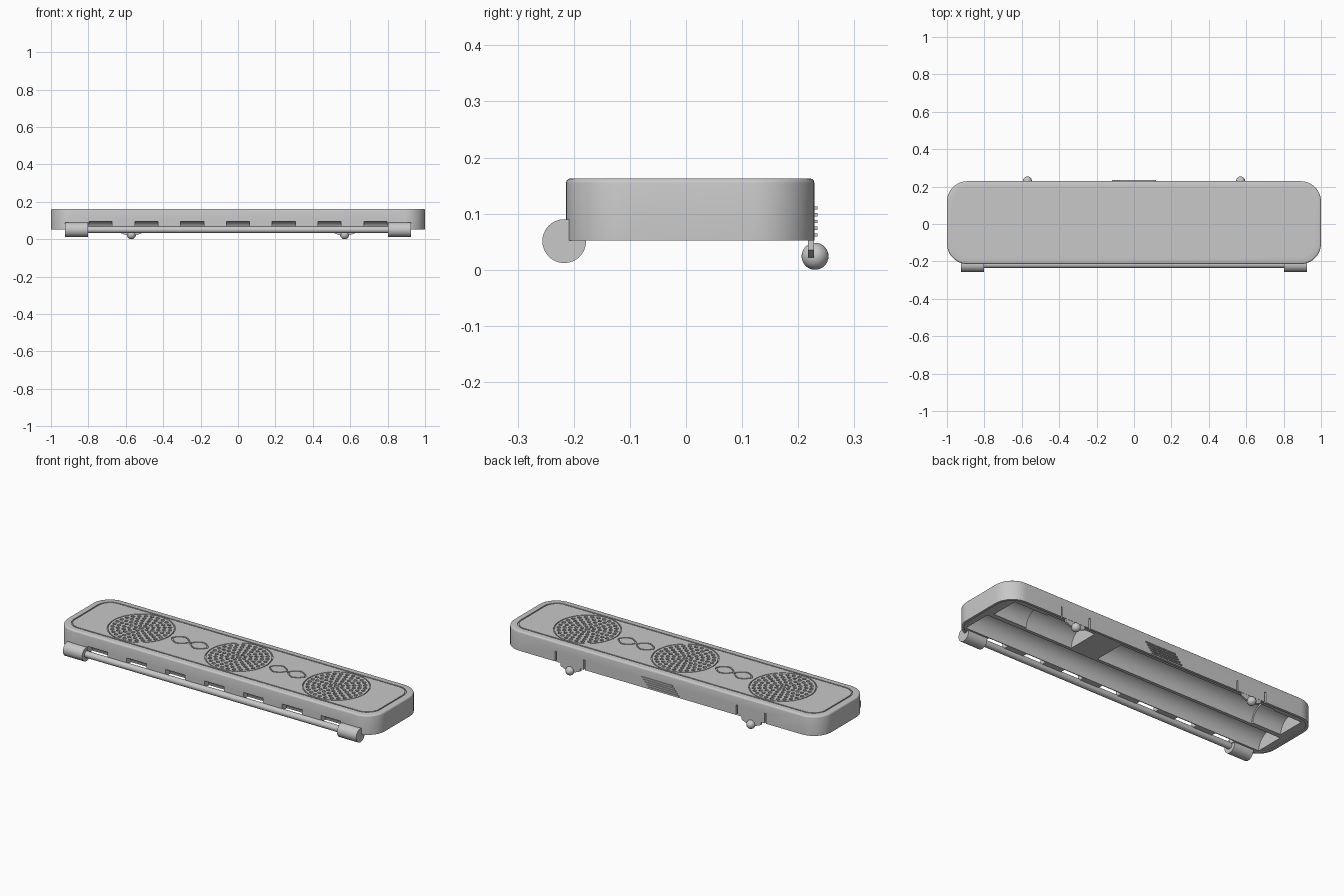
import bpy, bmesh, math
from mathutils import Matrix

cube = bpy.data.objects.get("Cube")
if cube:
    bpy.data.objects.remove(cube, do_unlink=True)

grey = bpy.data.materials.new("plain grey")
grey.use_nodes = True
COLOUR = (0.58, 0.58, 0.58, 1)
grey.diffuse_color = COLOUR
grey.node_tree.nodes["Principled BSDF"].inputs["Base Color"].default_value = COLOUR

X, Y0, Y1 = 1.0, -0.214, 0.229      # case outline
Z0, Z1 = 0.052, 0.163               # case bottom and top
YC, HY = (Y0 + Y1) / 2, (Y1 - Y0) / 2
HINGE_Y, HINGE_Z = -0.217, 0.051
TAU = 2 * math.pi


def finish(bm, name):
    bmesh.ops.recalc_face_normals(bm, faces=bm.faces)
    mesh = bpy.data.meshes.new(name)
    bm.to_mesh(mesh)
    bm.free()
    mesh.materials.append(grey)
    obj = bpy.data.objects.new(name, mesh)
    bpy.context.collection.objects.link(obj)
    return obj


def raise_faces(bm, faces, vec):
    geo = bmesh.ops.extrude_face_region(bm, geom=faces)["geom"]
    verts = [g for g in geo if isinstance(g, bmesh.types.BMVert)]
    bmesh.ops.translate(bm, verts=verts, vec=vec)


def add_prism(bm, pts, z0, z1):
    face = bm.faces.new([bm.verts.new((x, y, z0)) for x, y in pts])
    raise_faces(bm, [face], (0, 0, z1 - z0))


def add_ring(bm, outer, inner, z0, z1):
    o, i = ([bm.verts.new((x, y, z0)) for x, y in p] for p in (outer, inner))
    n = len(o)
    faces = [bm.faces.new((o[k], o[(k + 1) % n], i[(k + 1) % n], i[k])) for k in range(n)]
    raise_faces(bm, faces, (0, 0, z1 - z0))


def add_box(bm, x0, x1, y0, y1, z0, z1):
    add_prism(bm, [(x0, y0), (x1, y0), (x1, y1), (x0, y1)], z0, z1)


def add_rod(bm, x0, x1, y, z, r, seg=48):
    m = Matrix.Translation(((x0 + x1) / 2, y, z)) @ Matrix.Rotation(math.pi / 2, 4, "Y")
    bmesh.ops.create_cone(bm, cap_ends=True, segments=seg, radius1=r, radius2=r,
                          depth=x1 - x0, matrix=m)


def rounded(inset, r, seg=12):
    pts = []
    for q, (sx, sy) in enumerate([(1, 1), (-1, 1), (-1, -1), (1, -1)]):
        for k in range(seg + 1):
            a = (q + k / seg) * math.pi / 2
            pts.append((sx * (X - inset - r) + r * math.cos(a),
                        YC + sy * (HY - inset - r) + r * math.sin(a)))
    return pts


def oval(cx, cy, rx, ry, n, power=1):
    def s(v):
        return math.copysign(abs(v) ** power, v)
    return [(cx + rx * s(math.cos(TAU * k / n)), cy + ry * s(math.sin(TAU * k / n)))
            for k in range(n)]


def cut(obj, bm):
    cutter = finish(bm, "cutter")
    cutter.hide_render = True
    mod = obj.modifiers.new("cut", "BOOLEAN")
    mod.operation, mod.solver, mod.object = "DIFFERENCE", "EXACT", cutter
    bpy.context.view_layer.objects.active = obj
    bpy.ops.object.modifier_apply(modifier=mod.name)
    bpy.data.objects.remove(cutter, do_unlink=True)


def cut_front_notches(obj):
    # Round pockets that follow the hinge axis
    bm = bmesh.new()
    for k in range(-3, 4):
        add_rod(bm, k * 0.245 - 0.062, k * 0.245 + 0.062, HINGE_Y, HINGE_Z, 0.045)
    cut(obj, bm)


def smooth(obj, angle=35):
    bpy.ops.object.select_all(action="DESELECT")
    obj.select_set(True)
    bpy.context.view_layer.objects.active = obj
    bpy.ops.object.shade_smooth_by_angle(angle=math.radians(angle))


# Case shell with a rounded top rim
bm = bmesh.new()
add_prism(bm, rounded(0, 0.11), Z0, Z1)
rim = [e for e in bm.edges if all(v.co.z > Z1 - 0.001 for v in e.verts)]
bmesh.ops.bevel(bm, geom=rim, offset=0.009, segments=3, profile=0.5, affect="EDGES")
case = finish(bm, "case_shell")

# Hollow underside
bm = bmesh.new()
add_prism(bm, rounded(0.014, 0.096), Z0 - 0.02, 0.148)
cut(case, bm)
cut_front_notches(case)

# Slits beside the back clips
bm = bmesh.new()
for side in (-1, 1):
    for edge in (-1, 1):
        x = side * 0.57 + edge * 0.09
        add_box(bm, x - 0.004, x + 0.004, Y1 - 0.03, Y1 + 0.02, Z0 - 0.02, 0.11)
cut(case, bm)

# Engraved top: border line, three round lattices, linked diamonds between
G0, G1 = Z1 - 0.007, Z1 + 0.01
bm = bmesh.new()
add_ring(bm, rounded(0.036, 0.08), rounded(0.043, 0.073), G0, G1)
for cx in (-0.615, 0, 0.615):
    add_ring(bm, oval(cx, YC, 0.176, 0.176, 48), oval(cx, YC, 0.171, 0.171, 48), G0, G1)
    add_prism(bm, oval(cx, YC, 0.014, 0.014, 12), G0, G1)
    for row in range(5):
        r0 = 0.024 + row * 0.029
        r1, rm, n = r0 + 0.019, r0 + 0.010, 8 + 5 * row
        for k in range(n):
            a, w = TAU * (k + 0.5 * (row % 2)) / n, 0.34 * TAU / n
            petal = [(r0, a - w * 0.4), (rm, a - w), (r1, a - w * 0.5),
                     (r1, a + w * 0.5), (rm, a + w), (r0, a + w * 0.4)]
            add_prism(bm, [(cx + r * math.cos(t), YC + r * math.sin(t)) for r, t in petal], G0, G1)
for cx in (-0.308, 0.308):
    for dx in (-0.058, 0.058):
        add_ring(bm, oval(cx + dx, YC, 0.056, 0.045, 24, 1.4),
                 oval(cx + dx, YC, 0.048, 0.037, 24, 1.4), G0, G1)
cut(case, bm)
smooth(case)

# Inner cradle filling the case, with long round-bottomed troughs
bm = bmesh.new()
add_prism(bm, rounded(0.014, 0.096), 0.056, 0.15)
cradle = finish(bm, "inner_cradle")
FRONT, BACK, TZ = -0.085, 0.106, 0.055
bm = bmesh.new()
add_rod(bm, -0.95, 0.95, FRONT, TZ, 0.083)
add_rod(bm, -0.75, 0.25, BACK, TZ, 0.09)
add_rod(bm, 0.42, 0.72, BACK, TZ, 0.09)
cut(cradle, bm)
bm = bmesh.new()
add_rod(bm, -0.93, -0.74, BACK, TZ, 0.08)
add_rod(bm, 0.71, 0.93, BACK, TZ, 0.08)
cut(cradle, bm)
cut_front_notches(cradle)
smooth(cradle)

# Hinge rod and end barrels
bm = bmesh.new()
add_rod(bm, -0.82, 0.82, HINGE_Y, HINGE_Z, 0.018, 24)
smooth(finish(bm, "hinge_rod"))
for side, word in ((-1, "right"), (1, "left")):
    bm = bmesh.new()
    x = sorted((side * 0.803, side * 0.924))
    add_rod(bm, x[0], x[1], HINGE_Y, HINGE_Z, 0.039)
    smooth(finish(bm, word + "_hinge_barrel"))

    # Back clip: tapered tab with a ball
    bm = bmesh.new()
    face = bm.faces.new([bm.verts.new((side * 0.57 + dx, Y1 - 0.012, z)) for dx, z in
                         [(-0.062, 0.06), (-0.062, 0.035), (-0.03, 0.022),
                          (0.03, 0.022), (0.062, 0.035), (0.062, 0.06)]])
    raise_faces(bm, [face], (0, 0.011, 0))
    finish(bm, word + "_clip_tab")
    bm = bmesh.new()
    bmesh.ops.create_uvsphere(bm, u_segments=32, v_segments=16, radius=0.024,
                              matrix=Matrix.Translation((side * 0.57, 0.23, 0.024)))
    smooth(finish(bm, word + "_clip_ball"))

# Slanted stack of thumb ribs on the back
bm = bmesh.new()
for k in range(5):
    z, shift = 0.062 + k * 0.012, 0.01 * (k - 2)
    add_box(bm, shift - 0.097, shift + 0.097, Y1 - 0.004, Y1 + 0.005, z - 0.003, z + 0.003)
finish(bm, "thumb_grip")
